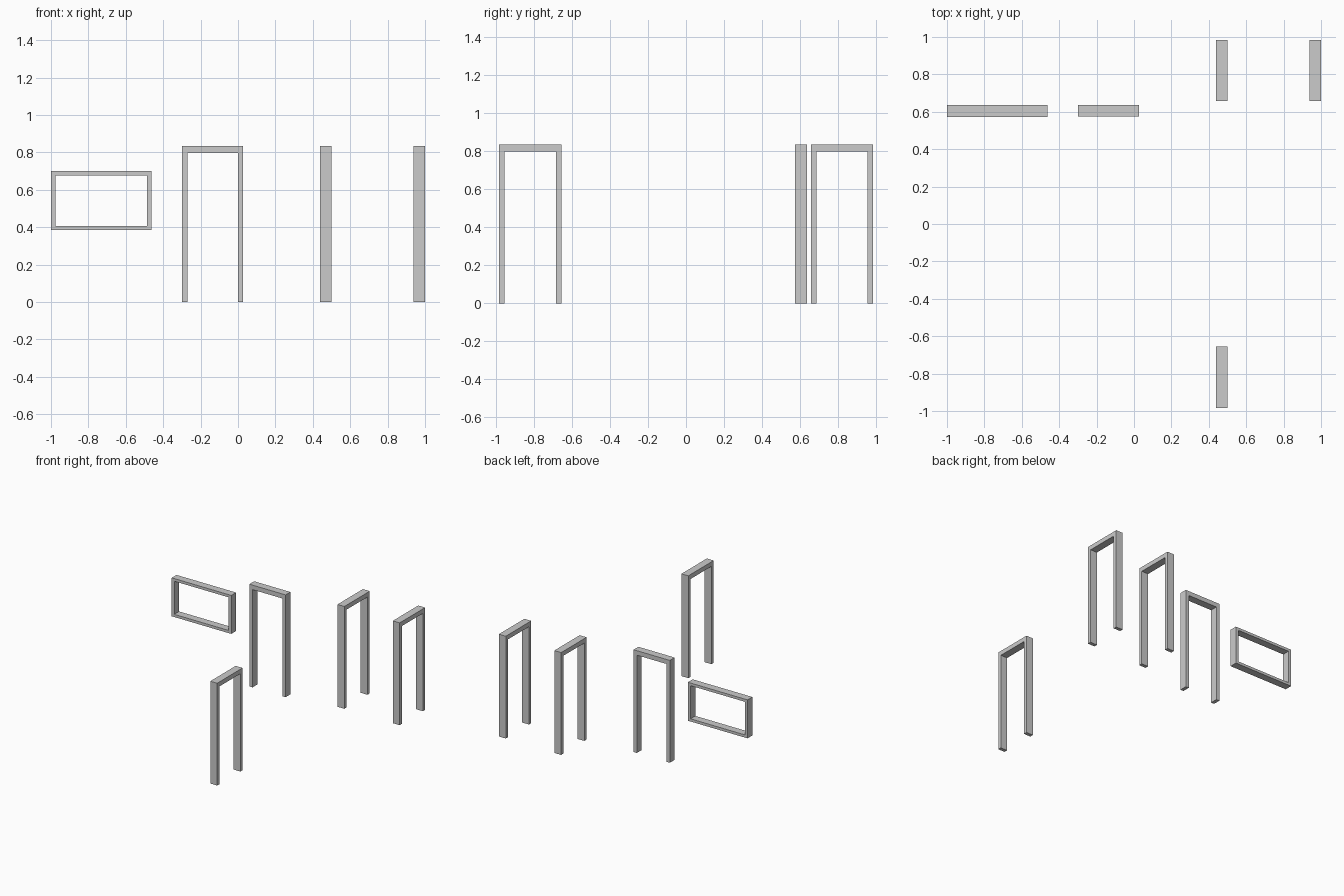
import bpy, bmesh
from math import radians
from mathutils import Matrix

if "Cube" in bpy.data.objects:
    bpy.data.objects.remove(bpy.data.objects["Cube"])


def extruded(name, loop, bridge, depth, centre, turn=0):
    """Extrude flat faces (index lists into the x/z points) along y."""
    bm = bmesh.new()
    verts = [bm.verts.new((x, -depth / 2, z)) for x, z in loop]
    faces = [bm.faces.new([verts[i] for i in f]) for f in bridge]
    out = bmesh.ops.extrude_face_region(bm, geom=faces, use_keep_orig=True)
    moved = [g for g in out["geom"] if isinstance(g, bmesh.types.BMVert)]
    bmesh.ops.translate(bm, verts=moved, vec=(0, depth, 0))
    bmesh.ops.recalc_face_normals(bm, faces=bm.faces)
    bm.transform(Matrix.Rotation(radians(turn), 4, 'Z'))
    mesh = bpy.data.meshes.new(name)
    bm.to_mesh(mesh)
    bm.free()
    obj = bpy.data.objects.new(name, mesh)
    obj.location = centre
    bpy.context.collection.objects.link(obj)
    return obj


def ring(w, z0, z1, side, low, high):
    """Outer then inner corners, both starting bottom left."""
    a, b = w / 2, w / 2 - side
    return [(-a, z0), (a, z0), (a, z1), (-a, z1),
            (-b, z0 + low), (b, z0 + low), (b, z1 - high), (-b, z1 - high)]


RIGHT, TOP, LEFT, BOTTOM = (1, 2, 6, 5), (2, 3, 7, 6), (3, 0, 4, 7), (0, 1, 5, 4)

# Door frames: two jambs and a head, open at the floor
for name, x, y, turn in [("back_door_frame", -0.136, 0.605, 0),
                         ("inner_side_door_frame", 0.469, 0.821, 90),
                         ("outer_side_door_frame", 0.969, 0.821, 90),
                         ("front_side_door_frame", 0.469, -0.819, 90)]:
    extruded(name, ring(0.328, 0, 0.835, 0.029, 0, 0.037),
             (RIGHT, TOP, LEFT), 0.062, (x, y, 0), turn)

# Window frame: closed rectangle, raised above the floor
extruded("window_frame", ring(0.538, 0.386, 0.70, 0.024, 0.022, 0.022),
         (RIGHT, TOP, LEFT, BOTTOM), 0.062, (-0.731, 0.604, 0))
